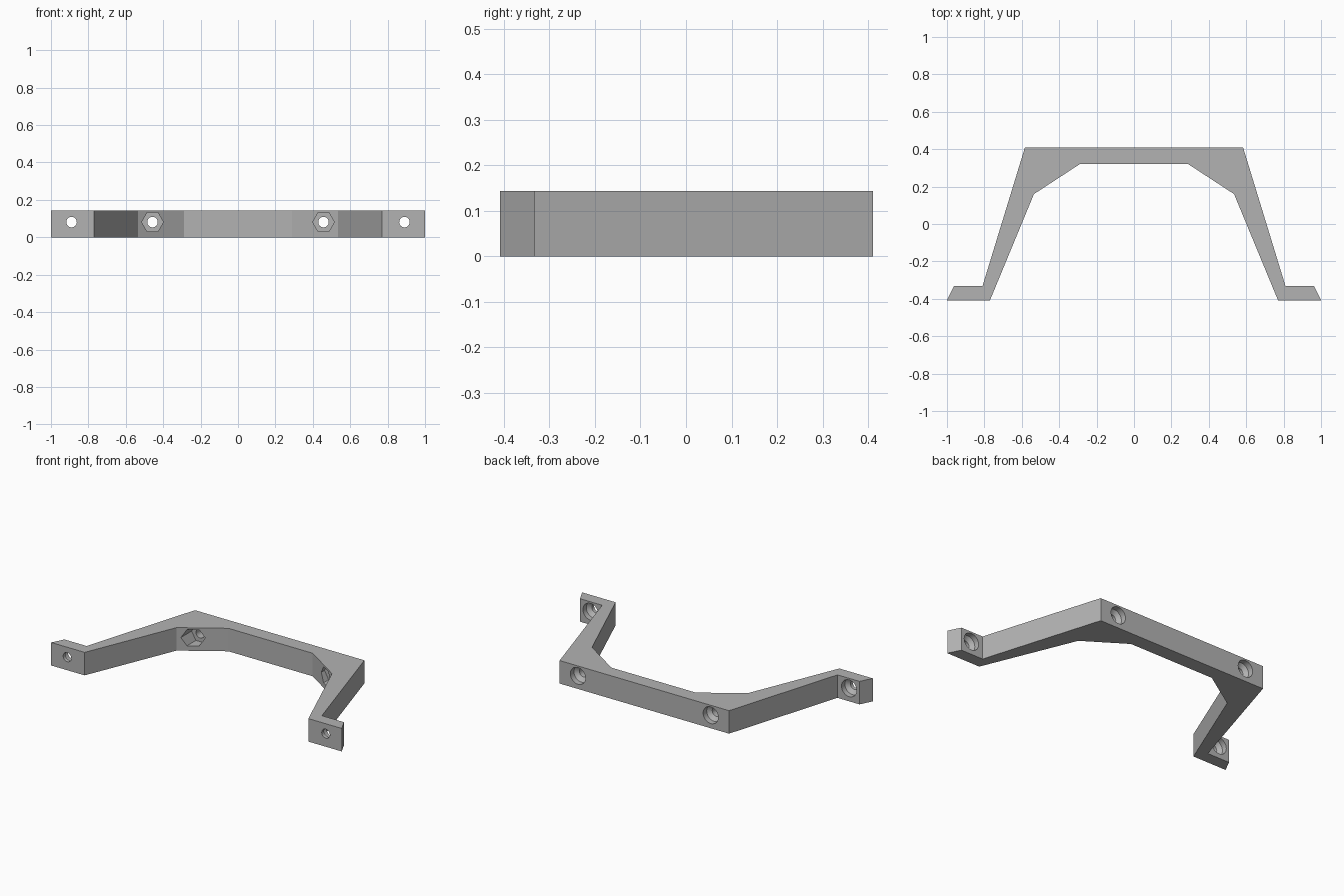
import bpy, bmesh, math
from mathutils import Matrix

cube = bpy.data.objects.get("Cube")
if cube:
    bpy.data.objects.remove(cube, do_unlink=True)

HEIGHT = 0.143
HOLE_Z = 0.081

grey = bpy.data.materials.new("matte grey")
grey.use_nodes = True
colour = (0.45, 0.45, 0.45, 1)
grey.diffuse_color = colour
grey.node_tree.nodes["Principled BSDF"].inputs["Base Color"].default_value = colour


def make_object(name, bm):
    bmesh.ops.recalc_face_normals(bm, faces=bm.faces)
    mesh = bpy.data.meshes.new(name)
    bm.to_mesh(mesh)
    bm.free()
    mesh.materials.append(grey)
    obj = bpy.data.objects.new(name, mesh)
    bpy.context.collection.objects.link(obj)
    return obj


def bore(name, x, steps, sides):
    """Solid of revolution along y, from (y, radius) steps."""
    bm = bmesh.new()
    rings = []
    for y, r in steps:
        ring = []
        for i in range(sides):
            a = math.tau * i / sides
            ring.append(bm.verts.new((x + r * math.cos(a), y, HOLE_Z + r * math.sin(a))))
        rings.append(ring)
    for a, b in zip(rings, rings[1:]):
        for i in range(sides):
            j = (i + 1) % sides
            bm.faces.new((a[i], a[j], b[j], b[i]))
    bm.faces.new(rings[0])
    bm.faces.new(rings[-1])
    return make_object(name, bm)


# Bracket outline: one half, mirrored, then extruded upward
half = [(0.29, 0.32), (0.535, 0.16), (0.77, -0.408), (1.0, -0.408),
        (0.962, -0.332), (0.81, -0.332), (0.583, 0.41)]
outline = half + [(-x, y) for x, y in reversed(half)]
bm = bmesh.new()
base = bm.faces.new([bm.verts.new((x, y, 0)) for x, y in outline])
top = bmesh.ops.extrude_face_region(bm, geom=[base])["geom"]
bmesh.ops.translate(bm, vec=(0, 0, HEIGHT),
                    verts=[v for v in top if isinstance(v, bmesh.types.BMVert)])
bracket = make_object("bracket", bm)

# Screw holes with countersunk rear seats, and hexagonal nut pockets
cutters = []
for side, s in (("right", -1), ("left", 1)):
    cutters.append(bore(side + "_foot_hole", s * 0.89,
                        [(-0.5, 0.028), (-0.385, 0.028), (-0.365, 0.052), (-0.25, 0.052)], 32))
    cutters.append(bore(side + "_bar_hole", s * 0.457,
                        [(0.1, 0.028), (0.355, 0.028), (0.375, 0.052), (0.5, 0.052)], 32))
    cutters.append(bore(side + "_nut_pocket", s * 0.457,
                        [(0.05, 0.058), (0.28, 0.058)], 6))

bpy.context.view_layer.objects.active = bracket
for cutter in cutters:
    cutter.hide_render = True
    mod = bracket.modifiers.new(cutter.name, "BOOLEAN")
    mod.operation = "DIFFERENCE"
    mod.solver = "EXACT"
    mod.object = cutter
    bpy.ops.object.modifier_apply(modifier=mod.name)
    bpy.data.objects.remove(cutter, do_unlink=True)

# Smooth only the round bores
bracket.select_set(True)
bpy.ops.object.shade_smooth_by_angle(angle=math.radians(20))
